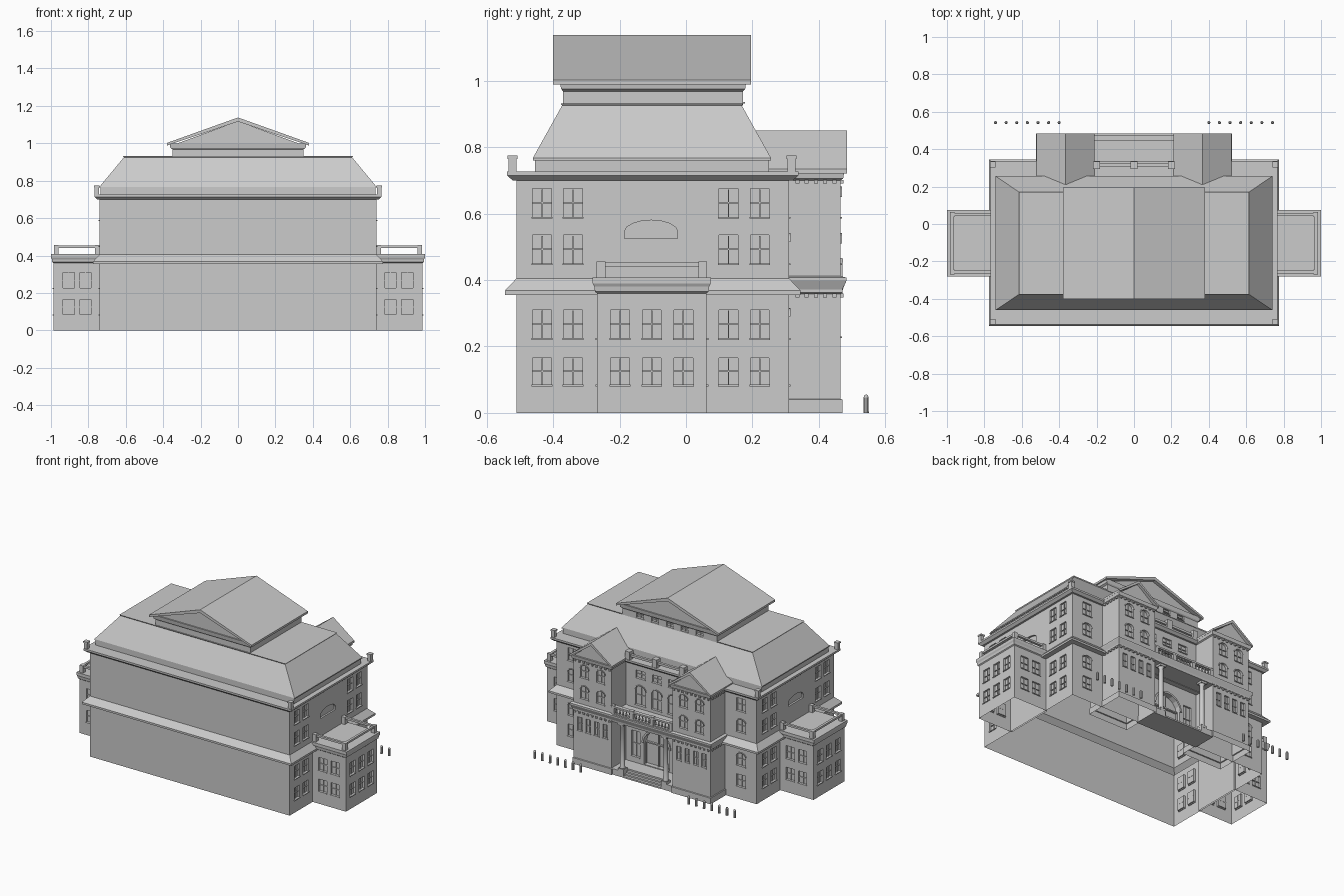
import bpy, bmesh, math

if "Cube" in bpy.data.objects:
    bpy.data.objects.remove(bpy.data.objects["Cube"])

def finish(bm, name, smooth=False):
    bmesh.ops.recalc_face_normals(bm, faces=bm.faces)
    me = bpy.data.meshes.new(name)
    bm.to_mesh(me)
    bm.free()
    for p in me.polygons:
        p.use_smooth = smooth
    ob = bpy.data.objects.new(name, me)
    bpy.context.collection.objects.link(ob)
    return ob

def add_rings(bm, rings):
    vs = [[bm.verts.new(p) for p in r] for r in rings]
    n = len(vs[0])
    for a, b in zip(vs, vs[1:]):
        for i in range(n):
            bm.faces.new((a[i], a[(i + 1) % n], b[(i + 1) % n], b[i]))
    bm.faces.new(vs[0][::-1])
    bm.faces.new(vs[-1])

def add_box(bm, x, y, z):
    x, y = sorted(x), sorted(y)
    add_rings(bm, [[(x[0], y[0], h), (x[1], y[0], h), (x[1], y[1], h), (x[0], y[1], h)] for h in z])

def loft(name, rect, profile):
    """Stack of rectangles; profile rows are (x offset, y offset, z)."""
    x0, x1, y0, y1 = rect
    bm = bmesh.new()
    add_rings(bm, [[(x0 - a, y0 - b, z), (x1 + a, y0 - b, z), (x1 + a, y1 + b, z), (x0 - a, y1 + b, z)]
                   for a, b, z in profile])
    return finish(bm, name)

def add_prism(bm, pts, axis, a, b):
    add_rings(bm, [[(u, d, z) if axis == 'y' else (d, u, z) for u, z in pts] for d in (a, b)])

def prism(name, pts, axis, a, b):
    bm = bmesh.new()
    add_prism(bm, pts, axis, a, b)
    return finish(bm, name)

def add_lathe(bm, x, y, prof, n=12):
    add_rings(bm, [[(x + r * math.cos(2 * math.pi * i / n), y + r * math.sin(2 * math.pi * i / n), z)
                    for i in range(n)] for r, z in prof])

trim = bmesh.new()   # window bars, sills and hoods

def outline(u, w, z0, z1, rise):
    pts = [(u - w / 2, z0), (u + w / 2, z0)]
    if not rise:
        return pts + [(u + w / 2, z1), (u - w / 2, z1)]
    return pts + [(u + w / 2 * math.cos(math.pi * i / 8), z1 - rise + rise * math.sin(math.pi * i / 8))
                  for i in range(9)]

def window(cut, axis, wall, side, u, w, z0, z1, rise=0, bars=True, depth=.012):
    """Recess in a wall with glazing bars and a sill; side is the outward sign."""
    add_prism(cut, outline(u, w, z0, z1, rise), axis, wall - side * depth, wall + side * .02)
    def piece(ua, ub, za, zb, d0, d1):
        d = (wall + side * d0, wall + side * d1)
        if axis == 'x':
            add_box(trim, d, (ua, ub), (za, zb))
        else:
            add_box(trim, (ua, ub), d, (za, zb))
    if bars:
        m = (z0 + z1) / 2
        piece(u - .002, u + .002, z0, z1 - .002, -.013, -.007)
        piece(u - w / 2, u + w / 2, m - .002, m + .002, -.013, -.006)
        piece(u - w / 2 - .003, u + w / 2 + .003, z0 - .005, z0, -.005, .005)
        if rise:   # arched hood moulding
            hood = outline(u, w + .012, z1 - rise, z1 + .006, rise + .006)[2:]
            inner = outline(u, w, z1 - rise, z1, rise)[2:]
            add_prism(trim, hood + inner[::-1], axis, wall - side * .004, wall + side * .005)

def carve(ob, cut):
    """Cut recesses, then open the underside."""
    c = finish(cut, "cutter")
    c.hide_render = True
    m = ob.modifiers.new("cut", 'BOOLEAN')
    m.operation, m.solver, m.object = 'DIFFERENCE', 'EXACT', c
    dg = bpy.context.evaluated_depsgraph_get()
    me = bpy.data.meshes.new_from_object(ob.evaluated_get(dg))
    ob.modifiers.clear()
    ob.data = me
    bpy.data.objects.remove(c)
    bm = bmesh.new()
    bm.from_mesh(me)
    low = [f for f in bm.faces if all(abs(v.co.z) < 1e-4 for v in f.verts)]
    bmesh.ops.delete(bm, geom=low, context='FACES')
    bm.to_mesh(me)
    bm.free()

ROWS = ((.085, .165), (.225, .31), (.45, .535), (.59, .675))

# Main block with middle skirt roof and upper cornice
body = loft("main_block", (-.74, .74, -.51, .31),
            [(o, o, z) for o, z in ((0, 0), (0, .355), (.035, .355), (.035, .368), (0, .405),
                                    (0, .70), (.012, .70), (.028, .714), (.028, .726))])
cut = bmesh.new()
for s in (1, -1):
    for z0, z1 in ROWS:
        for y in (-.433, -.34, .128, .222):
            window(cut, 'x', .74 * s, s, y, .057, z0, z1)
        window(cut, 'y', .31, 1, .625 * s, .065, z0, z1, .02 if z0 in (.225, .45) else 0)
    window(cut, 'x', .74 * s, s, -.105, .16, .525, .58, .035, False)
    window(cut, 'y', .31, 1, .155 * s, .06, .08, .25)
for x in (-.12, 0, .12):
    window(cut, 'y', .31, 1, x, .075, .43, .56, .03)
    window(cut, 'y', .31, 1, x, .065, .61, .66)
window(cut, 'y', .31, 1, 0, .19, .045, .28, .09, False, .03)
carve(body, cut)

# Lower side wings with railings
for s in (1, -1):
    side = "right" if s > 0 else "left"
    rect = (.73, .987, -.268, .062) if s > 0 else (-.987, -.73, -.268, .062)
    wing = loft(side + "_wing", rect, [(o, o, z) for o, z in (
        (0, 0), (0, .36), (.006, .365), (.008, .38), (.013, .39), (.013, .407))])
    cut = bmesh.new()
    for z0, z1 in ROWS[:2]:
        for y in (-.198, -.103, -.008):
            window(cut, 'x', .987 * s, s, y, .057, z0, z1)
        for x in (.815, .905):
            window(cut, 'y', -.268, -1, x * s, .06, z0, z1)
            window(cut, 'y', .062, 1, x * s, .06, z0, z1)
    carve(wing, cut)
    bm = bmesh.new()
    for y in (-.256, .05):
        add_box(bm, (.74 * s, .985 * s), (y - .008, y + .008), (.44, .453))
        for x in (.752, .972):
            add_box(bm, ((x - .013) * s, (x + .013) * s), (y - .013, y + .013), (.407, .455))
    add_box(bm, (.964 * s, .98 * s), (-.256, .05), (.44, .453))
    finish(bm, side + "_wing_railing")

# Sloped main roof on a low base, with a flat top curb
loft("main_roof", (-.735, .735, -.455, .25),
     [(0, 0, .72), (0, 0, .76), (.006, .006, .76), (.006, .006, .767), (-.125, -.082, .925), (-.12, -.078, .931)])

# Corner posts and rear parapet
bm = bmesh.new()
for x in (-.755, .755):
    for y in (-.522, .318):
        add_box(bm, (x - .012, x + .012), (y - .012, y + .012), (.72, .768))
        add_box(bm, (x - .015, x + .015), (y - .015, y + .015), (.764, .774))
finish(bm, "corner_posts")
bm = bmesh.new()
for x in (-.2, 0, .2):
    add_box(bm, (x - .018, x + .018), (.295, .335), (.72, .78))
add_box(bm, (-.22, .22), (.308, .325), (.745, .76))
finish(bm, "rear_parapet")

# Attic storey with gable roof
attic = loft("attic", (-.35, .35, -.37, .172),
             [(0, 0, .925), (0, 0, .968), (.012, .006, .975), (.016, .01, 1.0)])
cut = bmesh.new()
for i in range(5):
    window(cut, 'y', .172, 1, -.22 + .11 * i, .05, .936, .966)
carve(attic, cut)
prism("attic_gable_wall", [(-.35, .99), (.35, .99), (0, 1.118)], 'y', -.372, .174)
prism("attic_roof", [(-.38, 1.002), (0, 1.138), (.38, 1.002), (.38, .988), (0, 1.116), (-.38, .988)], 'y', -.4, .196)

# Rear towers with pediments
dent = bmesh.new()
for s in (1, -1):
    side = "right" if s > 0 else "left"
    cx = .366 * s
    tower = loft(side + "_tower", (cx - .14, cx + .14, .2, .465), [(o, o, z) for o, z in (
        (.006, 0), (.006, .04), (0, .042), (0, .358), (.006, .362), (.006, .372), (.018, .398), (.018, .407),
        (0, .412), (0, .70), (.008, .705), (.012, .728))])
    cut = bmesh.new()
    for x in (-.06, .06):
        window(cut, 'y', .465, 1, cx + x, .06, .45, .535, .025)
        window(cut, 'y', .465, 1, cx + x, .06, .59, .675, .025)
    for x in (-.093, -.031, .031, .093):
        window(cut, 'y', .465, 1, cx + x, .034, .23, .32)
    carve(tower, cut)
    prism(side + "_tower_pediment", [(cx - .14, .725), (cx + .14, .725), (cx, .832)], 'y', .2, .466)
    prism(side + "_tower_roof", [(cx - .156, .734), (cx, .85), (cx + .156, .734), (cx + .156, .72),
                                 (cx, .83), (cx - .156, .72)], 'y', .19, .484)
    for i in range(9):
        x = cx - .128 + .032 * i
        for z in (.348, .69):
            add_box(dent, (x - .006, x + .006), (.46, .474), (z, z + .011))
    for i in range(5):
        y = .335 + .028 * i
        xs = cx + .14 * s
        for z in (.348, .69):
            add_box(dent, (xs - .005 * s, xs + .008 * s), (y - .006, y + .006), (z, z + .011))
finish(dent, "cornice_dentils")

# Balcony slab and balustrade between the towers
prism("balcony", [(.3, .358), (.47, .358), (.472, .372), (.483, .398), (.483, .407), (.3, .407)], 'x', -.235, .235)
bm = bmesh.new()
add_box(bm, (-.225, .225), (.448, .47), (.407, .415))
add_box(bm, (-.225, .225), (.446, .472), (.452, .463))
for x in (-.215, -.075, .075, .215):
    add_box(bm, (x - .012, x + .012), (.447, .471), (.407, .466))
for i in range(17):
    x = -.192 + .024 * i
    if min(abs(x - p) for p in (-.075, .075)) > .014:
        add_lathe(bm, x, .459, ((.004, .414), (.007, .425), (.003, .442), (.005, .453)), 6)
finish(bm, "balustrade")

# Porch floor, steps and columns
bm = bmesh.new()
for i in range(4):
    add_box(bm, (-.14, .14), (.3, .465 - .018 * i), (.01 * i, .01 * (i + 1)))
for s in (1, -1):
    add_box(bm, (.14 * s, .23 * s), (.3, .462), (0, .04))
finish(bm, "porch_steps")
bm = bmesh.new()
for x in (-.16, .16):
    add_lathe(bm, x, .442, ((.019, .055), (.016, .062), (.0135, .335), (.02, .345)), 16)
finish(bm, "porch_column_shafts", True)
bm = bmesh.new()
for x in (-.16, .16):
    add_box(bm, (x - .021, x + .021), (.421, .463), (.04, .055))
    add_box(bm, (x - .022, x + .022), (.42, .464), (.345, .36))
finish(bm, "porch_column_blocks")

# Entrance doors and arch surround
bm = bmesh.new()
for x in (-.095, 0, .095):
    add_box(bm, (x - .004, x + .004), (.278, .292), (.04, .28 if x == 0 else .19))
add_box(bm, (-.095, .095), (.278, .294), (.186, .194))
hood = outline(0, .215, .19, .292, .102)[2:]
add_prism(bm, hood + outline(0, .19, .19, .28, .09)[2:][::-1], 'y', .305, .318)
finish(bm, "entrance_door_frame")
finish(trim, "window_trim")

# Bollards behind the building
bm = bmesh.new()
for s in (1, -1):
    for i in range(7):
        add_lathe(bm, s * (.4 + .0567 * i), .542, ((.008, .004), (.008, .046), (.006, .052), (.002, .055)), 10)
        add_lathe(bm, s * (.4 + .0567 * i), .542, ((.0085, 0), (.0085, .004)), 10)
finish(bm, "bollards")
